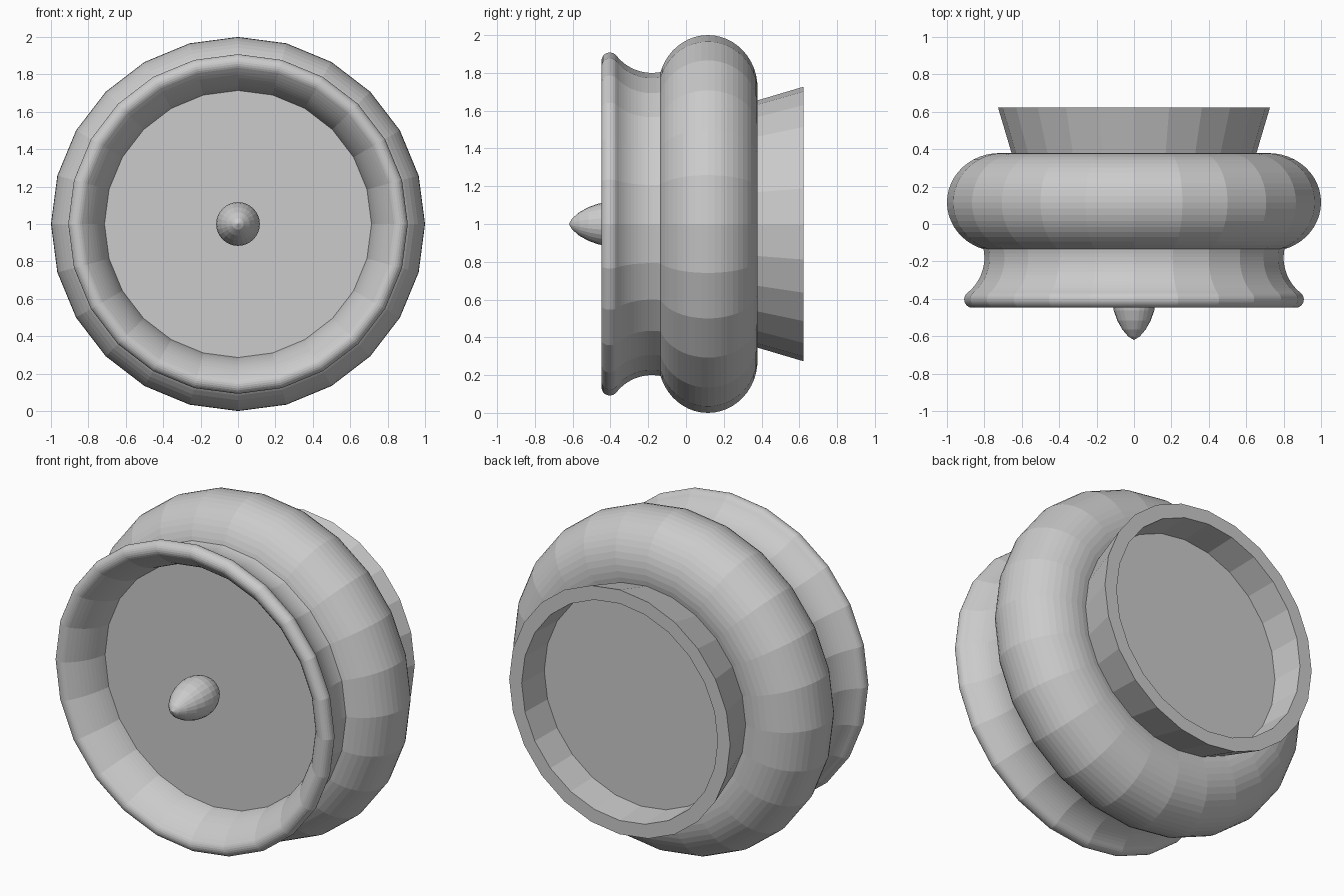
import bpy, bmesh
from math import sin, cos, pi, radians

if "Cube" in bpy.data.objects:
    bpy.data.objects.remove(bpy.data.objects["Cube"])


def arc(r, y, rad, a0, a1, n, rad_y=None):
    """Points (radius, y) on an arc; angle 0 points outward, 90 points to +y."""
    angles = [radians(a0 + (a1 - a0) * i / n) for i in range(n + 1)]
    return [(r + rad * cos(a), y + (rad_y or rad) * sin(a)) for a in angles]


def lathe(name, profile, sides=24, closed=False):
    """Spin a (radius, y) profile about the wheel axis at z = 1."""
    bm = bmesh.new()
    rings = []
    for r, y in profile:
        if r < 1e-5:
            rings.append([bm.verts.new((0, y, 1))] * sides)
        else:
            rings.append([bm.verts.new((r * cos(2 * pi * k / sides), y,
                                        1 + r * sin(2 * pi * k / sides)))
                          for k in range(sides)])
    pairs = list(zip(rings, rings[1:]))
    if closed:
        pairs.append((rings[-1], rings[0]))
    for a, b in pairs:
        for k in range(sides):
            j = (k + 1) % sides
            corners = list(dict.fromkeys((a[k], a[j], b[j], b[k])))
            bm.faces.new(corners)
    bmesh.ops.recalc_face_normals(bm, faces=bm.faces)
    mesh = bpy.data.meshes.new(name)
    bm.to_mesh(mesh)
    bm.free()
    obj = bpy.data.objects.new(name, mesh)
    bpy.context.collection.objects.link(obj)
    return obj


# Rounded tyre, slightly deeper than wide
lathe("tyre", arc(0.72, 0.116, 0.28, 0, 352.5, 47, rad_y=0.263), closed=True)

# Hub: dished front with beaded lip, and flared collar with a recess at the back
hub = [(0, -0.23)]
hub += arc(1.04, -0.18, 0.33, 188.7, 231.6, 10)          # inside of the dish
hub += arc(0.863, -0.403, 0.045, -128.4, 51.6, 12)[1:]   # lip bead
hub += arc(1.04, -0.18, 0.24, 231.6, 165, 14)[1:]        # hollow behind the lip
hub += [(0.80, -0.05), (0.634, 0.31), (0.727, 0.623), (0.645, 0.623),
        (0.635, 0.425), (0, 0.425)]
lathe("hub", hub)

# Pointed cap in the middle of the front dish
cap = [(0, -0.62), (0.03, -0.602), (0.062, -0.565), (0.09, -0.515),
       (0.108, -0.463)]
cap += arc(0, -0.395, 0.117, -15, 90, 7, rad_y=0.15)[:-1] + [(0, -0.24)]
lathe("centre_cap", cap)
